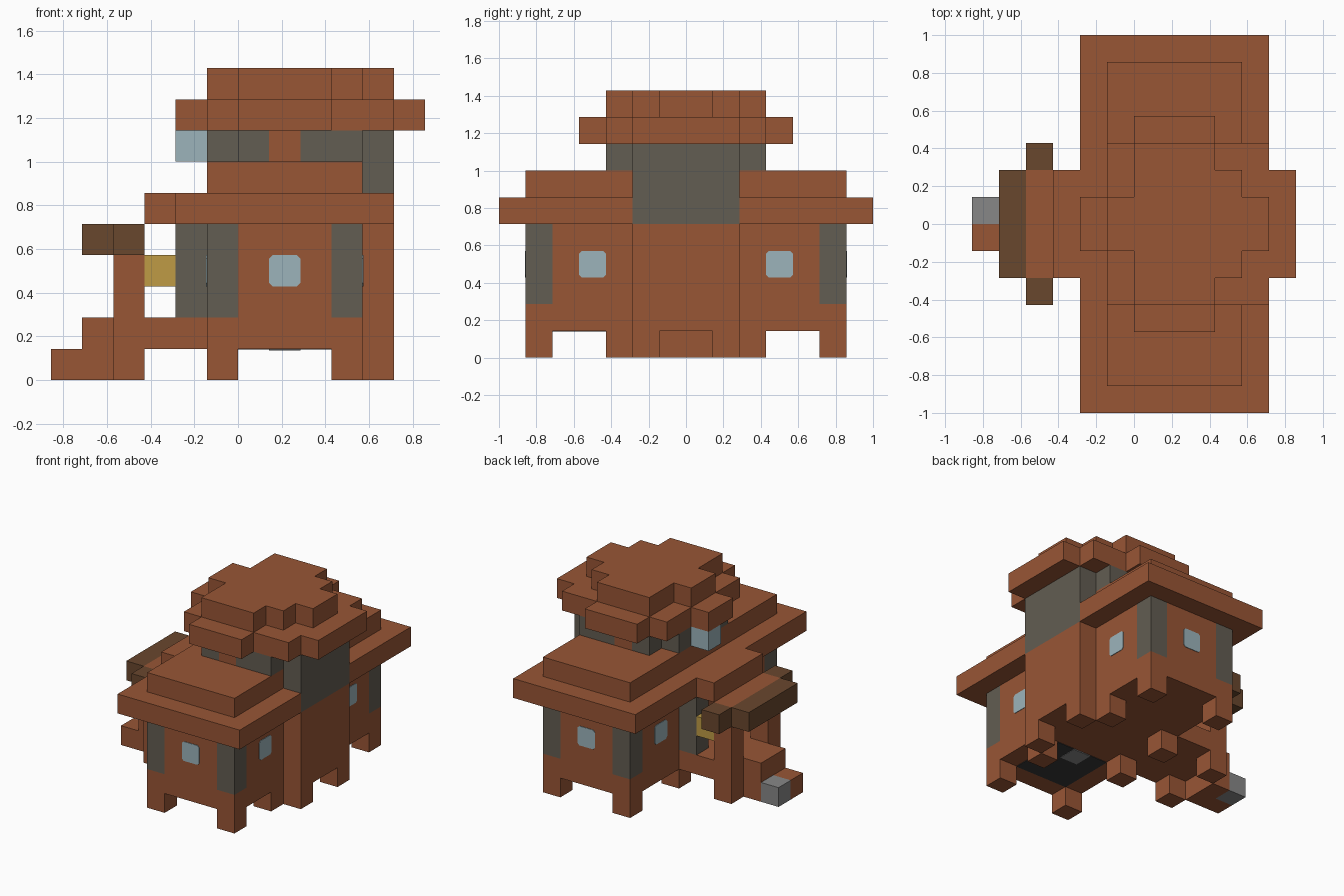
import bpy
import bmesh
from mathutils import Matrix, Vector

if "Cube" in bpy.data.objects:
    bpy.data.objects.remove(bpy.data.objects["Cube"], do_unlink=True)

UNIT = 1 / 7          # edge length of one building block
PLATE = 0.008         # thickness of painted details


def material(name, red, green, blue):
    mat = bpy.data.materials.new(name)
    mat.use_nodes = True
    colour = (red, green, blue, 1)
    mat.diffuse_color = colour
    mat.node_tree.nodes["Principled BSDF"].inputs["Base Color"].default_value = colour
    return mat


brick = material("brick", .315, .092, .036)
mortar = material("weathered grey", .123, .109, .084)
glass = material("pale glass", .332, .456, .497)
lamp = material("lamp yellow", .52, .33, .06)
wood = material("dark wood", .141, .063, .027)
stone = material("stone", .243, .243, .243)
charcoal = material("charcoal", .04, .04, .04)


def add_object(name, bm, mat):
    mesh = bpy.data.meshes.new(name)
    bm.to_mesh(mesh)
    bm.free()
    mesh.materials.append(mat)
    obj = bpy.data.objects.new(name, mesh)
    bpy.context.collection.objects.link(obj)
    return obj


def add_box(bm, x, y, z):
    """Add a box given its (low, high) ranges in block units."""
    low, high = (Vector(c) * UNIT for c in zip(x, y, z))
    place = Matrix.Translation((low + high) / 2) @ Matrix.Diagonal((*(high - low), 1))
    bmesh.ops.create_cube(bm, size=1, matrix=place)


def part(name, mat, z, *footprints, mirror=False):
    """Stack of boxes sharing a height range, each an (x range, y range)."""
    bm = bmesh.new()
    for x, y in footprints:
        add_box(bm, x, y, z)
        if mirror:
            add_box(bm, x, (-y[1], -y[0]), z)
    return add_object(name, bm, mat)


def span(half):
    return (-half, half)


# Short legs and the raised floor
part("legs", brick, (0, 1),
     ((-1, 0), (5, 6)), ((3, 4), (5, 6)), ((3, 4), (2, 3)),
     ((4, 5), (1, 2)), ((-1, 0), (1, 2)), ((-4, -3), (1, 2)), mirror=True)
part("floor", brick, (1, 2),
     ((-1, 4), span(6)), ((4, 5), span(2)), ((-4, -1), span(2)))
part("upper_step", brick, (0, 2), ((-5, -4), span(1)))
part("lower_step_brick", brick, (0, 1), ((-6, -5), (-1, 0)))
part("lower_step_stone", stone, (0, 1), ((-6, -5), (0, 1)))

# Dark patch under one wing
part("floor_hatch", charcoal, (1 - .03, 1), ((0, 3), (-5, -2)))
part("hatch_block", stone, (1 - .05, 1), ((1, 2), (-3, -2)))

# House walls, corner posts and the side bay
part("walls", brick, (2, 5),
     ((-1, 4), span(5)), ((0, 3), span(6)), ((4, 5), span(2)))
part("corner_posts", mortar, (2, 5),
     ((-1, 0), (5, 6)), ((3, 4), (5, 6)), mirror=True)
part("door_posts", mortar, (2, 5), ((-2, -1), (1, 2)), mirror=True)

# Porch posts, lamps and canopy
part("porch_posts", brick, (2, 4), ((-4, -3), (1, 2)), mirror=True)
part("porch_lamps", lamp, (3, 4), ((-3, -2), (1, 2)), mirror=True)
part("canopy_edge", wood, (4, 5), ((-5, -4), span(2)))
part("canopy_ends", wood, (4, 5), ((-4, -3), (2, 3)), mirror=True)
part("canopy_centre", brick, (4, 5), ((-4, -3), span(2)))

# Main roof in two tiers
part("lower_roof", brick, (5, 6), ((-2, 4), span(7)), ((-3, -2), span(2)))
part("lower_roof_side", brick, (5, 6), ((4, 5), (2, 7)), mirror=True)
part("upper_roof", brick, (6, 7), ((-1, 4), span(6)))

# Tower room above the roof
part("tower_bay", mortar, (5, 8), ((4, 5), span(2)))
part("tower_room", mortar, (7, 8), ((-1, 4), span(2)))
part("tower_sides", mortar, (7, 8), ((0, 1), (2, 3)), ((2, 4), (2, 3)), mirror=True)
part("tower_pillars", brick, (7, 8), ((1, 2), (2, 3)), mirror=True)
part("tower_window", glass, (7, 8), ((-2, -1), (0, 1)))

# Stepped tower roof
part("tower_eaves", brick, (8, 9),
     ((-1, 5), span(3)), ((-2, -1), span(1)), ((5, 6), span(2)))
part("tower_eaves_ends", brick, (8, 9), ((0, 3), (3, 4)), mirror=True)
part("tower_cap", brick, (9, 10),
     ((0, 3), span(3)), ((3, 4), span(2)), ((4, 5), span(1)), ((-1, 0), span(1)))


# Window panes with clipped corners
def window(name, x, y, facing_x):
    bm = bmesh.new()
    half, clip = .5 * UNIT, .015
    outline = []
    for a, b in ((1, 1), (-1, 1), (-1, -1), (1, -1)):
        ends = [(a * half, b * (half - clip)), (a * (half - clip), b * half)]
        outline += ends if a == b else ends[::-1]
    bm.faces.new([bm.verts.new((u, 0, v)) for u, v in outline])
    grown = bmesh.ops.extrude_face_region(bm, geom=bm.faces[:])
    verts = [v for v in grown["geom"] if isinstance(v, bmesh.types.BMVert)]
    bmesh.ops.translate(bm, verts=verts, vec=(0, PLATE, 0))
    bmesh.ops.translate(bm, verts=bm.verts, vec=(0, -PLATE / 2, 0))
    if facing_x:
        bm.transform(Matrix(((0, 1, 0, 0), (1, 0, 0, 0), (0, 0, 1, 0), (0, 0, 0, 1))))
    bmesh.ops.recalc_face_normals(bm, faces=bm.faces)
    bm.transform(Matrix.Translation(Vector((x, y, 3.5)) * UNIT))
    add_object(name, bm, glass)


for side, label in ((-1, "front"), (1, "back")):
    window(label + "_window", 1.5, 6 * side, False)
    window(label + "_left_window", 4, 3.5 * side, True)
    window(label + "_right_window", -1, 3.5 * side, True)
